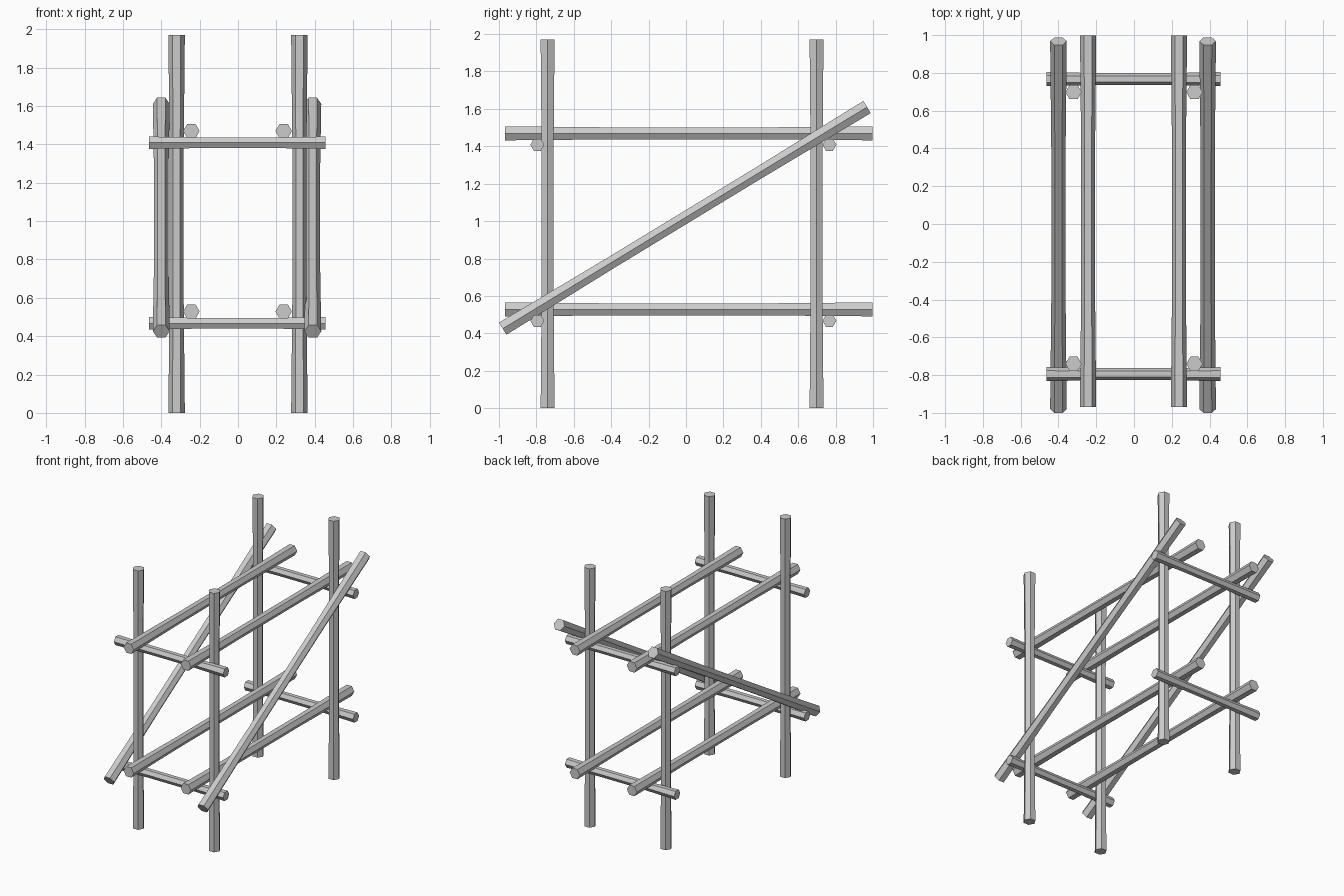
import bpy
import bmesh
import math
from mathutils import Vector

cube = bpy.data.objects.get("Cube")
if cube:
    bpy.data.objects.remove(cube, do_unlink=True)

# Single plain grey for every pole
grey = bpy.data.materials.new("plain_grey")
grey.use_nodes = True
colour = (0.6, 0.6, 0.6, 1)
grey.diffuse_color = colour
grey.node_tree.nodes["Principled BSDF"].inputs["Base Color"].default_value = colour

# Position along a pole and its relative thickness: slightly waisted
WAIST = [(0, 1), (0.3, 0.86), (0.7, 0.86), (1, 1)]
SIDES = 6


def pole(name, start, end, radius, corner):
    """Waisted six-sided pole with one edge turned towards corner."""
    start, end = Vector(start), Vector(end)
    u = Vector(corner)
    v = (end - start).normalized().cross(u)
    bm = bmesh.new()
    rings = []
    for t, thickness in WAIST:
        centre = start.lerp(end, t)
        ring = []
        for i in range(SIDES):
            a = math.tau * i / SIDES
            offset = u * math.cos(a) + v * math.sin(a)
            ring.append(bm.verts.new(centre + offset * radius * thickness))
        rings.append(ring)
    for low, high in zip(rings, rings[1:]):
        for i in range(SIDES):
            j = (i + 1) % SIDES
            bm.faces.new((low[i], low[j], high[j], high[i]))
    bm.faces.new(rings[0][::-1])
    bm.faces.new(rings[-1])
    bmesh.ops.recalc_face_normals(bm, faces=bm.faces)
    mesh = bpy.data.meshes.new(name)
    bm.to_mesh(mesh)
    bm.free()
    mesh.materials.append(grey)
    bpy.context.collection.objects.link(bpy.data.objects.new(name, mesh))


X, Y = (1, 0, 0), (0, 1, 0)

# Uprights and diagonal braces on each side
for side, s in (("right", -1), ("left", 1)):
    for end, y in (("front", -0.74), ("back", 0.698)):
        x = 0.32 * s
        pole(f"{end}_{side}_upright", (x, y, 0), (x, y, 1.97), 0.043, X)
    x = 0.395 * s - 0.005
    pole(f"{side}_diagonal_brace", (x, -0.98, 0.425), (x, 0.968, 1.61), 0.044, X)

# Two levels of crossbars with long rails resting on them
for level, z in (("lower", 0.467), ("upper", 1.408)):
    for end, y in (("front", -0.795), ("back", 0.767)):
        pole(f"{level}_{end}_crossbar", (-0.463, y, z), (0.457, y, z), 0.037, Y)
    for side, x in (("right", -0.243), ("left", 0.238)):
        h = z + 0.061
        pole(f"{level}_{side}_rail", (x, -0.968, h), (x, 0.998, h), 0.043, X)
